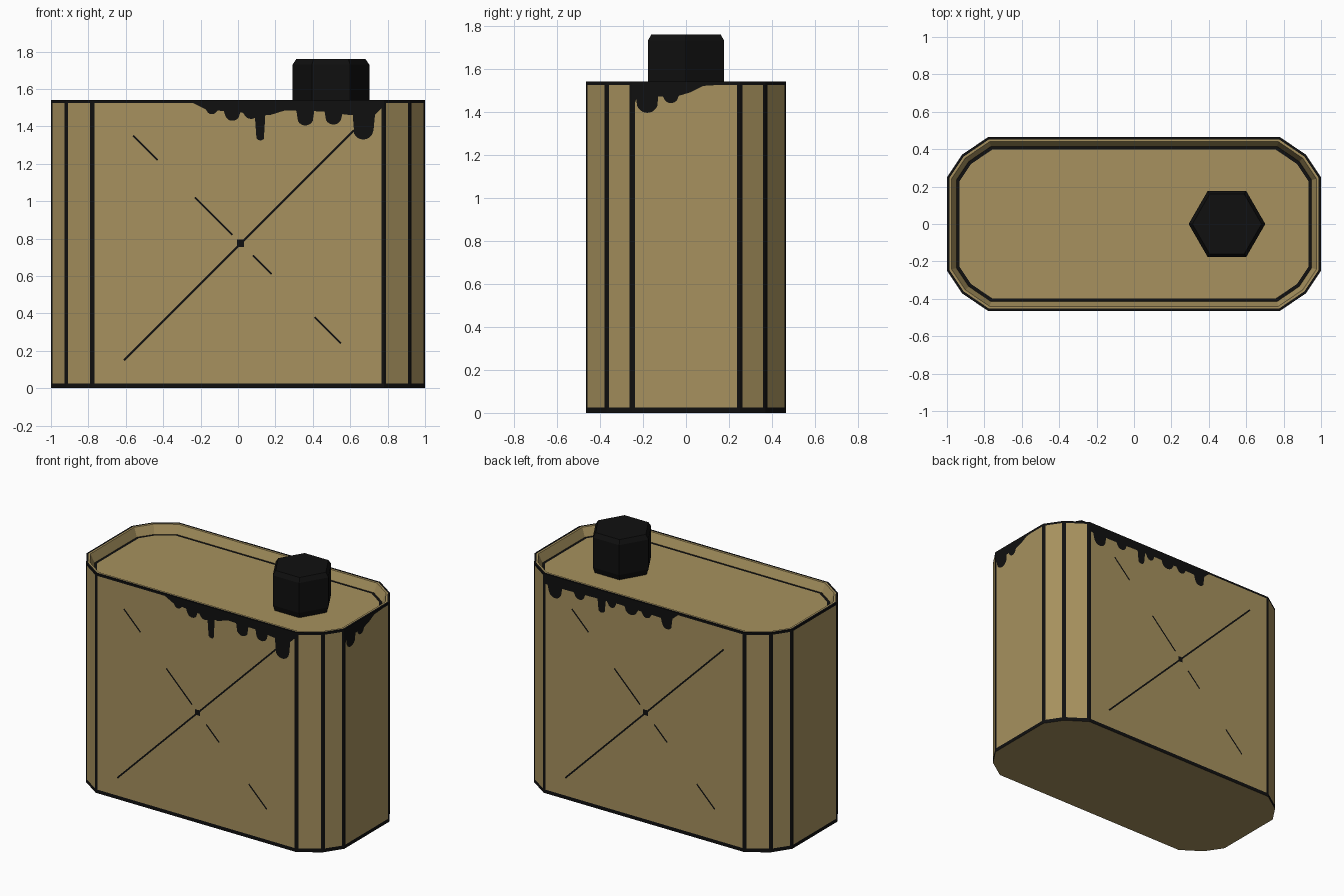
import bpy, bmesh, math
from mathutils import Vector

if "Cube" in bpy.data.objects:
    bpy.data.objects.remove(bpy.data.objects["Cube"])


def material(name, rgb):
    m = bpy.data.materials.new(name)
    m.diffuse_color = (*rgb, 1)
    m.use_nodes = True
    m.node_tree.nodes["Principled BSDF"].inputs["Base Color"].default_value = m.diffuse_color
    return m


TAN = material("tan paint", (0.385, 0.285, 0.112))
BLACK = material("black", (0.005, 0.005, 0.005))


def finish(name, bm, mats):
    me = bpy.data.meshes.new(name)
    bm.to_mesh(me)
    bm.free()
    for m in mats:
        me.materials.append(m)
    ob = bpy.data.objects.new(name, me)
    bpy.context.collection.objects.link(ob)
    return ob


# Can outline: rectangle with two-step rounded corners, counter-clockwise
Q = [Vector(p) for p in ((0.78, 0.465), (0.92, 0.37), (1.0, 0.25))]
OUT = ([Vector((p.x, -p.y)) for p in Q] + Q[::-1]
       + [Vector((-p.x, p.y)) for p in Q] + [-p for p in Q[::-1]])
MARGIN = 0.014


def ring(d):
    """Outline inset by d, with a margin point either side of each corner."""
    n = len(OUT)
    corners = []
    for i, p in enumerate(OUT):
        a, b = (p - OUT[i - 1]).normalized(), (OUT[(i + 1) % n] - p).normalized()
        na, nb = Vector((-a.y, a.x)), Vector((-b.y, b.x))
        corners.append(p + (na + nb) * d / (1 + na.dot(nb)))
    pts = []
    for i, p in enumerate(corners):
        q = corners[(i + 1) % n]
        t = (q - p).normalized() * MARGIN
        pts += [p, p + t, q - t]
    return pts


# Can body: walls, rim and sunken deck; edge strips are black
bm = bmesh.new()
levels = [(0, 0), (0, 0.025), (0, 1.525), (0, 1.54), (0.013, 1.54),
          (0.025, 1.54), (0.05, 1.48), (0.068, 1.48)]
rings = [[bm.verts.new((p.x, p.y, z)) for p in ring(d)] for d, z in levels]
for r in range(len(rings) - 1):
    lo, hi = rings[r], rings[r + 1]
    for i in range(len(lo)):
        j = (i + 1) % len(lo)
        f = bm.faces.new((lo[i], lo[j], hi[j], hi[i]))
        edge_strip = r == 1 and i % 3 != 1
        f.material_index = int(r in (0, 2, 3, 6) or edge_strip)
bm.faces.new(rings[-1])
bm.faces.new(rings[0][::-1])
finish("can_body", bm, [TAN, BLACK])

# Hexagonal cap with chamfered top
bm = bmesh.new()
hexes = [[bm.verts.new((0.497 + r * math.cos(k * math.pi / 3),
                        r * math.sin(k * math.pi / 3), z)) for k in range(6)]
         for r, z in ((0.19, 1.478), (0.205, 1.52), (0.205, 1.73), (0.185, 1.76))]
for lo, hi in zip(hexes, hexes[1:]):
    for i in range(6):
        j = (i + 1) % 6
        bm.faces.new((lo[i], lo[j], hi[j], hi[i]))
bm.faces.new(hexes[-1])
bm.faces.new(hexes[0][::-1])
finish("cap", bm, [BLACK])


def on_wall(u_dir, dist):
    """Map (u, z) on a wall to 3D, just proud of the surface."""
    u_dir = Vector((*u_dir, 0))
    normal = Vector((u_dir.y, -u_dir.x, 0))
    return lambda u, z: u_dir * u + normal * (dist + 0.002) + Vector((0, 0, z))


FRONT, BACK = on_wall((1, 0), 0.465), on_wall((-1, 0), 0.465)
RIGHT = on_wall((0, 1), 1.0)


def spill(name, place, base, drips, steps=130):
    """Liquid stain: base line interpolated, with round-tipped drips."""
    bm = bmesh.new()
    u0, u1 = base[0][0], base[-1][0]
    prev = None
    for k in range(steps + 1):
        u = u0 + (u1 - u0) * k / steps
        z = base[-1][1]
        for (a, za), (b, zb) in zip(base, base[1:]):
            if a <= u <= b:
                z = za + (zb - za) * (u - a) / (b - a)
                break
        for c, w, tip in drips:
            if abs(u - c) < w:
                z = min(z, tip + w - math.sqrt(w * w - (u - c) ** 2))
        cur = bm.verts.new(place(u, z)), bm.verts.new(place(u, 1.54))
        if prev:
            bm.faces.new((prev[0], cur[0], cur[1], prev[1]))
        prev = cur
    finish(name, bm, [BLACK])


# Spilled drips below the cap
spill("front_spill", FRONT,
      [(-0.25, 1.53), (-0.17, 1.49), (0.17, 1.46), (0.25, 1.485), (0.45, 1.48),
       (0.6, 1.46), (0.73, 1.46), (0.78, 1.51)],
      [(-0.14, .03, 1.465), (-0.03, .04, 1.43), (0.07, .04, 1.44), (0.12, .025, 1.325),
       (0.36, .045, 1.405), (0.51, .045, 1.41), (0.67, .055, 1.33)])
spill("right_spill", RIGHT,
      [(-0.25, 1.41), (-0.23, 1.46), (-0.13, 1.47), (-0.03, 1.475), (0.02, 1.49),
       (0.08, 1.52), (0.24, 1.53)],
      [(-0.18, .05, 1.395), (-0.07, .035, 1.44)])
spill("back_spill", BACK,
      [(-0.78, 1.47), (-0.6, 1.47), (-0.2, 1.48), (0.2, 1.47), (0.27, 1.53)],
      [(-0.69, .05, 1.39), (-0.5, .04, 1.43), (-0.33, .03, 1.385), (-0.25, .03, 1.44),
       (-0.1, .05, 1.43), (0.02, .035, 1.44), (0.18, .04, 1.405)])


# Pressed cross lines on both broad walls
def cross(name, place):
    bm = bmesh.new()

    def strip(u0, z0, u1, z1, w):
        a, b = Vector((u0, z0)), Vector((u1, z1))
        t = (b - a).normalized() * w / 2
        n = Vector((-t.y, t.x))
        bm.faces.new([bm.verts.new(place(*p)) for p in (a - n, b - n, b + n, a + n)])

    strip(-0.61, 0.15, 0.62, 1.38, 0.011)
    for a, b in ((-0.56, -0.43), (-0.23, -0.03), (0.08, 0.18), (0.41, 0.55)):
        strip(a, 0.79 - a, b, 0.79 - b, 0.011)
    strip(-0.005, 0.775, 0.033, 0.775, 0.038)
    finish(name, bm, [BLACK])


cross("front_cross", FRONT)
cross("back_cross", BACK)
